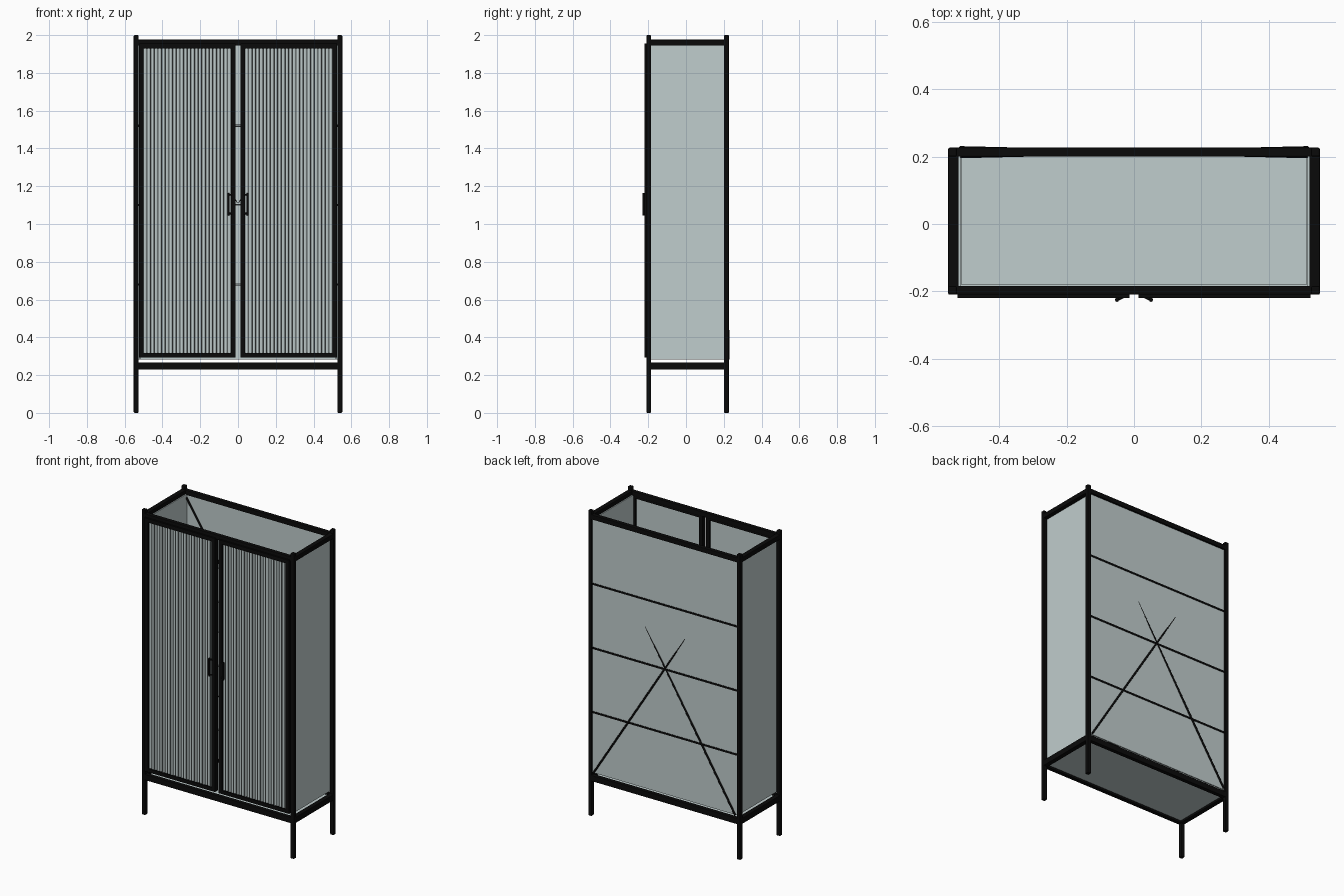
import bpy, bmesh, math
from mathutils import Vector

cube = bpy.data.objects.get("Cube")
if cube:
    bpy.data.objects.remove(cube, do_unlink=True)


def make_material(name, colour):
    m = bpy.data.materials.new(name)
    m.use_nodes = True
    m.diffuse_color = (*colour, 1)
    node = m.node_tree.nodes["Principled BSDF"]
    node.inputs["Base Color"].default_value = (*colour, 1)
    node.inputs["Roughness"].default_value = 0.6
    return m


black = make_material("black metal", (0.003, 0.003, 0.003))
glass = make_material("pale grey green glass", (0.53, 0.61, 0.61))


def finish(bm, name, *mats):
    bmesh.ops.recalc_face_normals(bm, faces=bm.faces)
    mesh = bpy.data.meshes.new(name)
    bm.to_mesh(mesh)
    bm.free()
    for m in mats:
        mesh.materials.append(m)
    ob = bpy.data.objects.new(name, mesh)
    bpy.context.collection.objects.link(ob)
    return ob


def box(name, x, y, z, mat, bevel=0):
    """Box from (low, high) pairs along each axis."""
    bm = bmesh.new()
    bmesh.ops.create_cube(bm, size=1)
    for v in bm.verts:
        v.co = [(lo + hi) / 2 + c * (hi - lo) for c, (lo, hi) in zip(v.co, (x, y, z))]
    ob = finish(bm, name, mat)
    if bevel:
        mod = ob.modifiers.new("soft edges", "BEVEL")
        mod.width = bevel
        mod.segments = 2
    return ob


def rod(name, start, end, radius, mat):
    start, end = Vector(start), Vector(end)
    bm = bmesh.new()
    bmesh.ops.create_cone(bm, cap_ends=True, segments=10, radius1=radius,
                          radius2=radius, depth=(end - start).length)
    turn = (end - start).to_track_quat("Z", "Y").to_matrix()
    bmesh.ops.rotate(bm, verts=bm.verts, matrix=turn)
    bmesh.ops.translate(bm, verts=bm.verts, vec=(start + end) / 2)
    for f in bm.faces:
        f.smooth = len(f.verts) == 4
    return finish(bm, name, mat)


def span(side, inner, outer):
    return tuple(sorted((side * inner, side * outer)))


FRONT, BACK = (-0.21, -0.184), (0.2, 0.227)
TOP, BASE = (1.945, 1.976), (0.23, 0.268)

# Four corner posts that run down into the legs
for side, label in ((-1, "right"), (1, "left")):
    for depth, end in ((FRONT, "front"), (BACK, "back")):
        box(f"{end}_{label}_post", span(side, 0.526, 0.552), depth, (0, 2), black, 0.005)

# Top and bottom rails
for height, level in ((TOP, "top"), (BASE, "bottom")):
    for depth, end in ((FRONT, "front"), (BACK, "back")):
        box(f"{level}_{end}_rail", (-0.55, 0.55), depth, height, black, 0.003)
    for side, label in ((-1, "right"), (1, "left")):
        box(f"{level}_{label}_rail", span(side, 0.521, 0.552), (-0.2, 0.215),
            height, black, 0.003)

# Glass panels, base and shelves
for side, label in ((-1, "right"), (1, "left")):
    box(f"{label}_glass", span(side, 0.515, 0.525), (-0.19, 0.207), (0.283, 1.95), glass)
box("back_glass", (-0.53, 0.53), (0.2075, 0.2155), (0.283, 1.95), glass)
box("base_panel", (-0.525, 0.525), (-0.19, 0.205), (0.244, 0.254), glass)
SHELVES = (("lower", 0.68), ("middle", 1.1), ("upper", 1.52))
for label, z in SHELVES:
    box(f"{label}_shelf", (-0.514, 0.514), (-0.18, 0.203), (z - 0.004, z + 0.004), glass)
    box(f"{label}_back_bar", (-0.53, 0.53), (0.202, 0.2185), (z - 0.006, z + 0.006), black)

# Crossed back braces, leaning through the back glass
for side, label in ((-1, "right"), (1, "left")):
    rod(f"{label}_back_brace", (side * 0.515, 0.2255, 0.285),
        (-side * 0.515, 0.201, 1.93), 0.006, black)


def fluted_panel(name, x0, x1, z0, z1, ribs=24, steps=6):
    """Reeded glass: rounded ribs with narrow dark grooves, flat behind."""
    pitch, groove, back, valley, bulge = (x1 - x0) / ribs, 0.0022, -0.2, -0.207, 0.006
    outline = []
    for i in range(ribs):
        start = x0 + i * pitch + groove / 2
        for s in range(steps + 1):
            t = s / steps
            outline.append((start + t * (pitch - groove),
                            valley - bulge * math.sin(math.pi * t)))
    outline += [(x1, back), (x0, back)]
    bm = bmesh.new()
    low = [bm.verts.new((x, y, z0)) for x, y in outline]
    high = [bm.verts.new((x, y, z1)) for x, y in outline]
    n = len(outline)
    for i in range(n):
        j = (i + 1) % n
        f = bm.faces.new((low[i], low[j], high[j], high[i]))
        rib_end = i % (steps + 1) == steps and i < n - 3
        f.material_index = int(rib_end)
        f.smooth = i < n - 3 and not rib_end
    bm.faces.new(low)
    bm.faces.new(high)
    return finish(bm, name, glass, black)


# Pair of doors with reeded glass and pulls
DOOR_Y = (-0.22, -0.19)
for side, label in ((-1, "right"), (1, "left")):
    box(f"{label}_door_outer_stile", span(side, 0.5, 0.524), DOOR_Y, (0.294, 1.955), black)
    box(f"{label}_door_inner_stile", span(side, 0.013, 0.037), DOOR_Y, (0.294, 1.955), black)
    for height, level in (((1.93, 1.955), "top"), ((0.294, 0.318), "bottom")):
        box(f"{label}_door_{level}_rail", span(side, 0.02, 0.52), DOOR_Y, height, black)
    fluted_panel(f"{label}_door_glass", *span(side, 0.036, 0.501), 0.31, 1.935)
    box(f"{label}_handle_grip", span(side, 0.045, 0.056), (-0.231, -0.219),
        (1.045, 1.165), black, 0.004)
    for z, level in ((1.055, "lower"), (1.155, "upper")):
        rod(f"{label}_handle_{level}_arm", (side * 0.051, -0.225, z),
            (side * 0.03, -0.215, z), 0.005, black)
